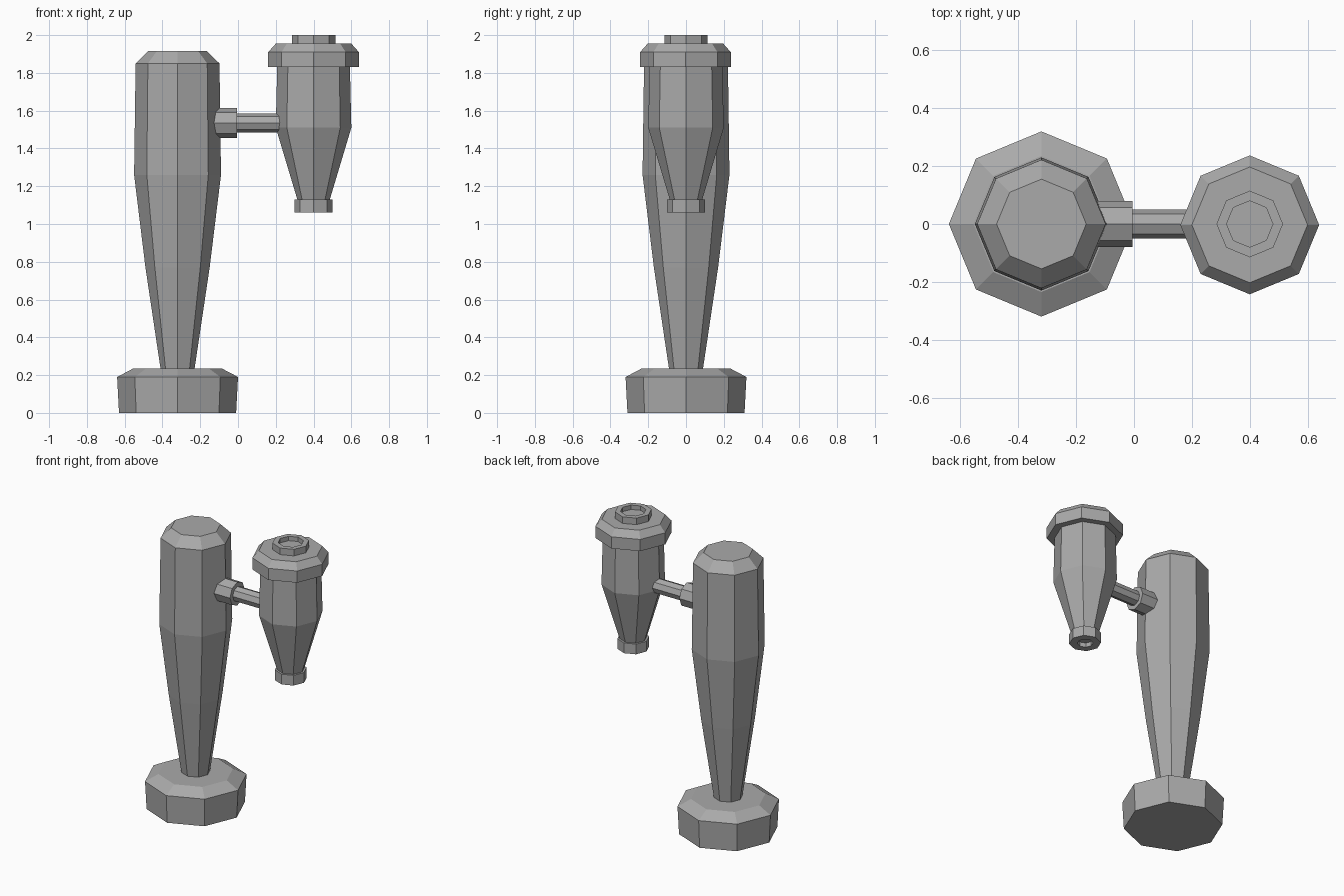
import bpy
import bmesh
import math
from mathutils import Matrix, Vector

cube = bpy.data.objects.get("Cube")
if cube:
    bpy.data.objects.remove(cube, do_unlink=True)

# Single flat grey
grey = bpy.data.materials.new("Plain grey")
grey.use_nodes = True
colour = (0.4, 0.4, 0.4, 1)
grey.diffuse_color = colour
grey.node_tree.nodes["Principled BSDF"].inputs["Base Color"].default_value = colour

SIDES = 8
COLUMN_X, JAR_X, ARM_Z = -0.32, 0.4, 1.535


def turned(name, profile, origin, along_x=False):
    """Octagonal solid from (radius, height) rings, closed at both ends."""
    bm = bmesh.new()
    rings = []
    for radius, height in profile:
        ring = []
        for i in range(SIDES):
            a = i * math.tau / SIDES
            ring.append(bm.verts.new((radius * math.cos(a), radius * math.sin(a), height)))
        rings.append(ring)
    for low, high in zip(rings, rings[1:]):
        for i in range(SIDES):
            j = (i + 1) % SIDES
            bm.faces.new((low[i], low[j], high[j], high[i]))
    bm.faces.new(list(reversed(rings[0])))
    bm.faces.new(rings[-1])
    if along_x:
        bm.transform(Matrix.Rotation(math.pi / 2, 4, "Y"))
    bm.transform(Matrix.Translation(Vector(origin)))
    bmesh.ops.recalc_face_normals(bm, faces=bm.faces)
    mesh = bpy.data.meshes.new(name)
    bm.to_mesh(mesh)
    bm.free()
    mesh.materials.append(grey)
    obj = bpy.data.objects.new(name, mesh)
    bpy.context.collection.objects.link(obj)
    return obj


# Foot and tapering handle
turned("base", [(0.31, 0), (0.32, 0.19), (0.235, 0.235)], (COLUMN_X, 0, 0))
turned("column", [(0.085, 0.2), (0.17, 0.77), (0.23, 1.26), (0.222, 1.85), (0.155, 1.915)],
       (COLUMN_X, 0, 0))

# Side arm
turned("arm_collar", [(0.08, -0.16), (0.08, -0.005)], (0, 0, ARM_Z), True)
turned("arm_rod", [(0.05, -0.03), (0.05, 0.26)], (0, 0, ARM_Z), True)

# Hanging vessel with lid, hollow cap and hollow nozzle
turned("vessel", [(0.08, 1.11), (0.2, 1.51), (0.192, 1.85)], (JAR_X, 0, 0))
turned("lid", [(0.24, 1.83), (0.24, 1.91), (0.2, 1.955)], (JAR_X, -0.003, 0))
turned("lid_cap", [(0.115, 1.94), (0.115, 2.0), (0.08, 2.0), (0.08, 1.97)], (JAR_X, 0, 0))
turned("nozzle", [(0.05, 1.09), (0.05, 1.06), (0.1, 1.06), (0.1, 1.13)], (JAR_X, 0, 0))
